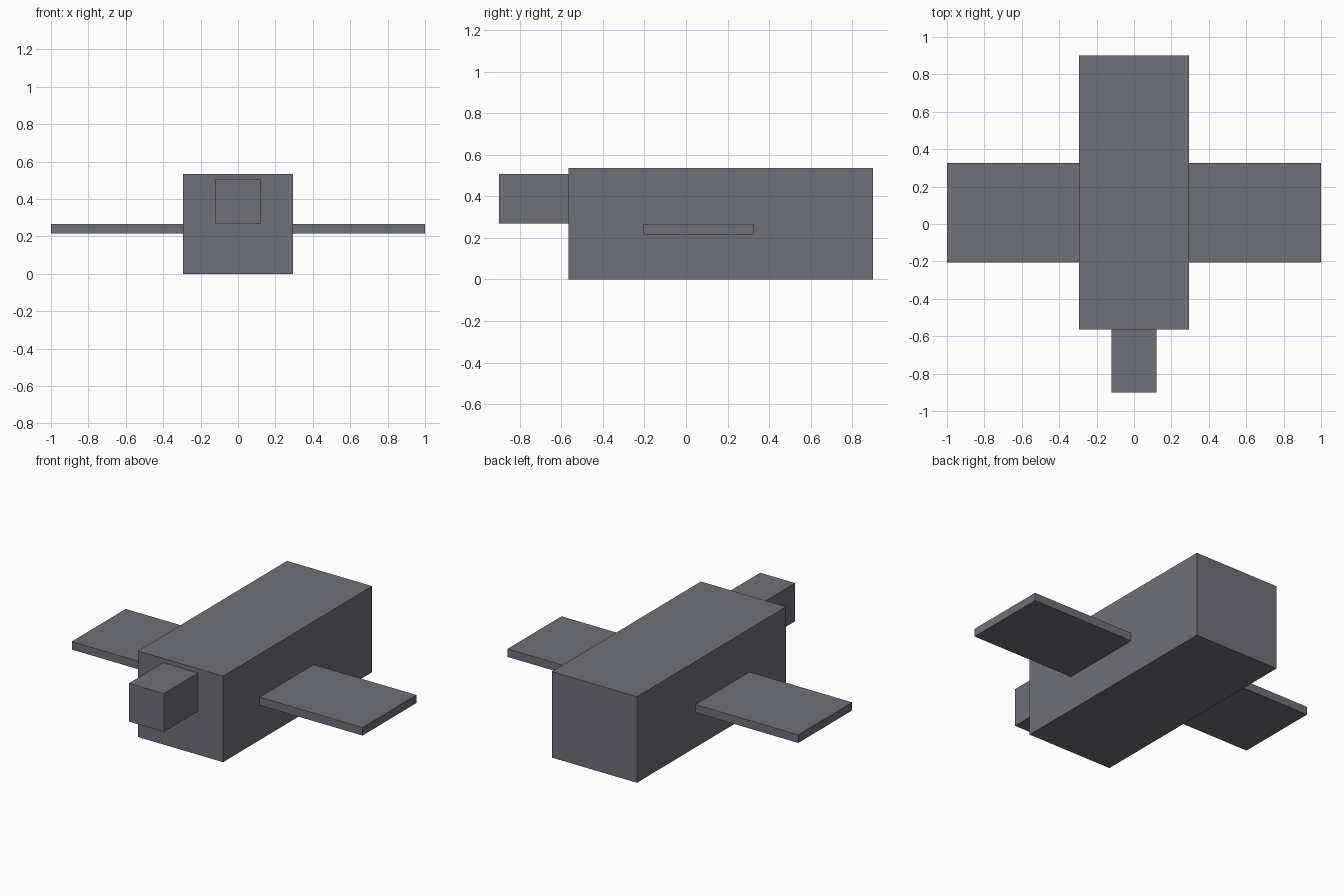
import bpy

default = bpy.data.objects.get("Cube")
if default:
    bpy.data.objects.remove(default, do_unlink=True)

# Single matte grey for the whole model
grey = bpy.data.materials.new("slate_grey")
grey.use_nodes = True
colour = (0.16, 0.16, 0.19, 1)
grey.diffuse_color = colour
grey.node_tree.nodes["Principled BSDF"].inputs["Base Color"].default_value = colour


def box(name, low, high):
    """Flat-faced block spanning two opposite corners."""
    centre = [(a + b) / 2 for a, b in zip(low, high)]
    bpy.ops.mesh.primitive_cube_add(size=1, location=centre)
    obj = bpy.context.object
    obj.name = name
    obj.scale = [b - a for a, b in zip(low, high)]
    bpy.ops.object.transform_apply(location=False, rotation=False, scale=True)
    obj.data.materials.append(grey)
    return obj


# Long main body
box("body", (-0.293, -0.565, 0), (0.293, 0.9, 0.535))

# Small block projecting from the front
box("head", (-0.12, -0.9, 0.27), (0.12, -0.565, 0.508))

# Thin wing on each side
for name, side in (("left_wing", 1), ("right_wing", -1)):
    inner, outer = sorted((side * 0.293, side * 1.0))
    box(name, (inner, -0.205, 0.217), (outer, 0.325, 0.267))
